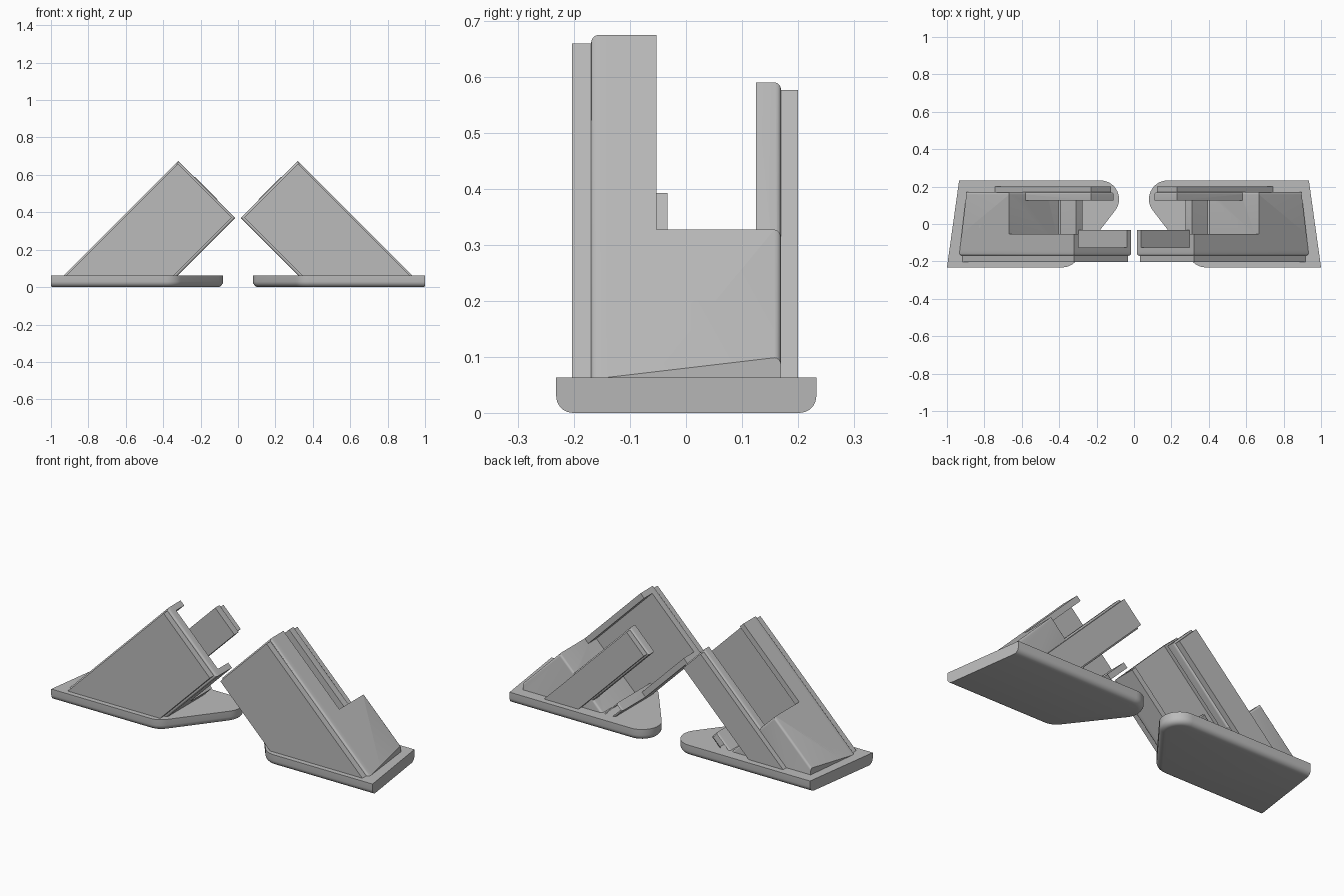
import bpy, bmesh, math
from mathutils import Vector

if "Cube" in bpy.data.objects:
    bpy.data.objects.remove(bpy.data.objects["Cube"])

grey = bpy.data.materials.new("plain_grey")
grey.diffuse_color = (0.5, 0.5, 0.5, 1)
grey.use_nodes = True
grey.node_tree.nodes["Principled BSDF"].inputs["Base Color"].default_value = grey.diffuse_color


def make_object(name, bm):
    bmesh.ops.recalc_face_normals(bm, faces=bm.faces)
    me = bpy.data.meshes.new(name)
    bm.to_mesh(me)
    bm.free()
    me.materials.append(grey)
    ob = bpy.data.objects.new(name, me)
    bpy.context.collection.objects.link(ob)
    return ob


def prism(pts, axis):
    """Extrude a closed loop of points along a vector."""
    bm = bmesh.new()
    face = bm.faces.new([bm.verts.new(p) for p in pts])
    ext = bmesh.ops.extrude_face_region(bm, geom=[face])
    bmesh.ops.translate(bm, vec=axis, verts=[v for v in ext["geom"] if isinstance(v, bmesh.types.BMVert)])
    bmesh.ops.recalc_face_normals(bm, faces=bm.faces)
    return bm


def round_edges(bm, edges, width, segments=4):
    bmesh.ops.bevel(bm, geom=edges, offset=width, segments=segments, profile=0.5, affect='EDGES')


def clip(bm, co, no):
    bmesh.ops.bisect_plane(bm, geom=bm.verts[:] + bm.edges[:] + bm.faces[:],
                           plane_co=co, plane_no=no, clear_outer=True)
    bmesh.ops.holes_fill(bm, edges=[e for e in bm.edges if e.is_boundary], sides=0)


def bar(name, s0, s1, d1, y0, y1, round_y=None, width=0.012):
    """Bar leaning at 45 degrees: s = x + z across it, d = z - x along it."""
    corners = [(s0, -1), (s1, -1), (s1, d1), (s0, d1)]
    bm = prism([((s - d) / 2, y0, (s + d) / 2) for s, d in corners], Vector((0, y1 - y0, 0)))
    if round_y is not None:
        round_edges(bm, [e for e in bm.edges if all(abs(v.co.y - round_y) < 1e-4 for v in e.verts)], width)
    clip(bm, (0, 0, 0.03), (0, 0, -1))
    clip(bm, (0.935, -0.17, 0), Vector((0.34, 0.04, 0)).normalized())
    return make_object(name, bm)


def finish(ob):
    mir = ob.modifiers.new("other_side", 'MIRROR')
    mir.use_mirror_merge = False
    for o in bpy.context.selected_objects:
        o.select_set(False)
    ob.select_set(True)
    bpy.context.view_layer.objects.active = ob
    bpy.ops.object.modifier_apply(modifier=mir.name)
    bpy.ops.object.shade_smooth_by_angle(angle=math.radians(35))


# Foot plate: rounded inner end, slanted outer edge, rounded underside
def arc(cx, cy, r, a0, a1, n):
    return [(cx + r * math.cos(math.radians(a0 + (a1 - a0) * i / n)),
             cy + r * math.sin(math.radians(a0 + (a1 - a0) * i / n)), 0) for i in range(n + 1)]


outline = [(1.0, -0.232, 0), (0.935, 0.233, 0)]
outline += arc(0.18, 0.133, 0.1, 90, 217.8, 14) + arc(0.385, -0.132, 0.1, 217.8, 270, 7)
bm = prism(outline, Vector((0, 0, 0.063)))
round_edges(bm, [e for e in bm.edges if all(v.co.z < 1e-4 for v in e.verts)
                 and not all(v.co.x > 0.9 for v in e.verts)], 0.03, 5)
finish(make_object("foot_plate", bm))

# Leaning housing, built from bars and merged
housing = bar("housing", 0.385, 0.995, 0.355, -0.17, -0.125, -0.17)
parts = [
    bar("front_panel", 0.405, 0.98, 0.34, -0.204, -0.15),
    bar("outer_wall", 0.95, 0.995, 0.355, -0.14, -0.053),
    bar("lower_wall", 0.385, 0.43, 0.355, -0.14, -0.033),
    bar("solid_root", 0.385, 0.995, -0.34, -0.14, 0.17, 0.17),
    bar("back_panel", 0.4, 0.98, -0.343, 0.15, 0.2),
    bar("lower_step", 0.385, 0.455, -0.165, -0.14, 0.17, 0.17),
    bar("lower_step_back", 0.4, 0.445, -0.175, 0.15, 0.2),
    bar("tab", 0.58, 0.82, 0.36, 0.125, 0.17, 0.17, 0.01),
    bar("tab_back", 0.593, 0.807, 0.347, 0.15, 0.2),
]
bpy.context.view_layer.objects.active = housing
for part in parts:
    mod = housing.modifiers.new("join", 'BOOLEAN')
    mod.operation = 'UNION'
    mod.solver = 'EXACT'
    mod.object = part
    bpy.ops.object.modifier_apply(modifier=mod.name)
    bpy.data.objects.remove(part)
finish(housing)
